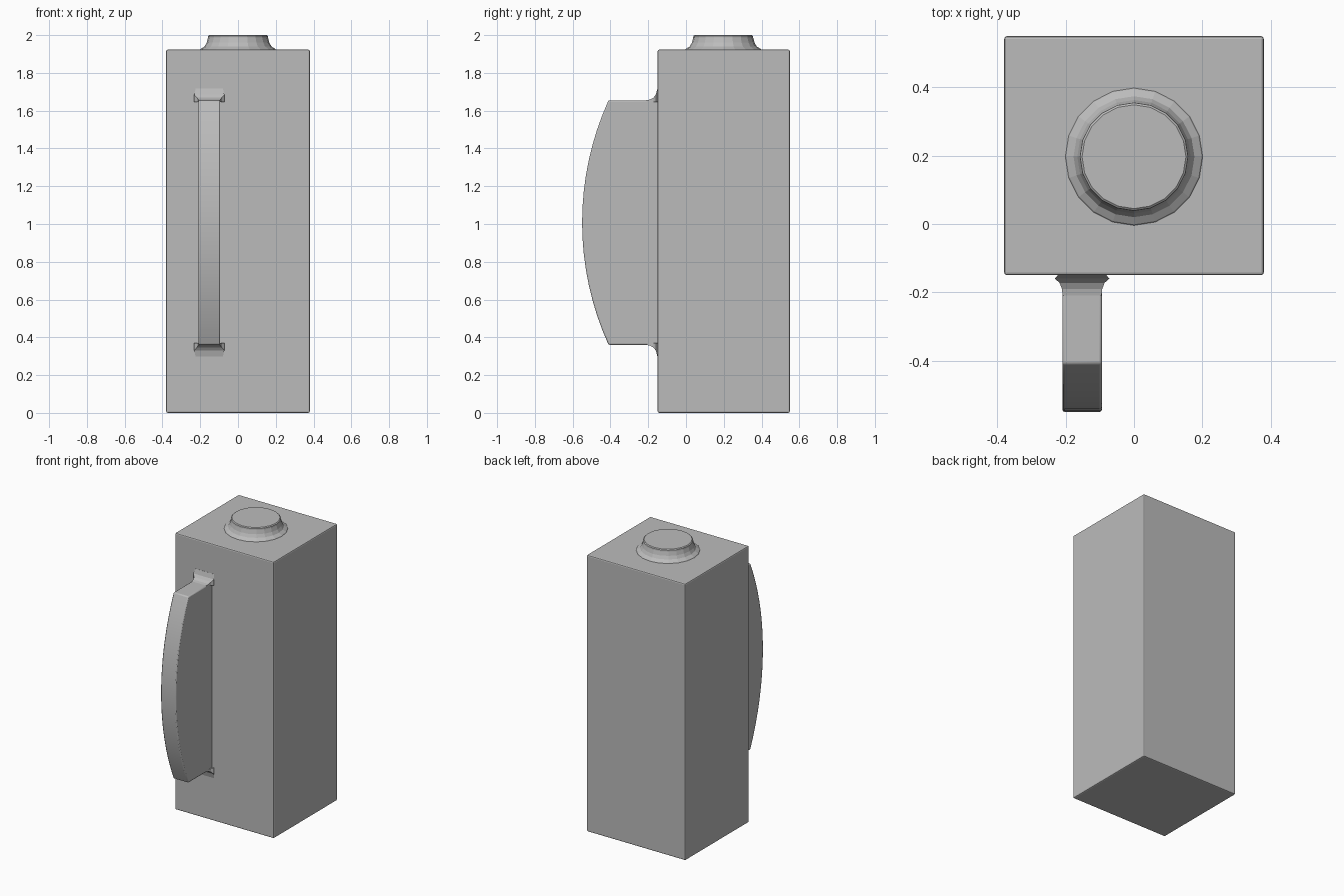
import bpy, bmesh, math

if "Cube" in bpy.data.objects:
    bpy.data.objects.remove(bpy.data.objects["Cube"], do_unlink=True)

GREY = (0.5, 0.5, 0.5, 1)
mat = bpy.data.materials.new("plain grey")
mat.use_nodes = True
mat.diffuse_color = GREY
mat.node_tree.nodes["Principled BSDF"].inputs["Base Color"].default_value = GREY


def finish(name, bm, bevel=0, smooth=None):
    bmesh.ops.recalc_face_normals(bm, faces=bm.faces)
    mesh = bpy.data.meshes.new(name)
    bm.to_mesh(mesh)
    bm.free()
    mesh.materials.append(mat)
    obj = bpy.data.objects.new(name, mesh)
    bpy.context.collection.objects.link(obj)
    if bevel:
        mod = obj.modifiers.new("soft edges", "BEVEL")
        mod.width, mod.segments = bevel, 2
        mod.limit_method, mod.angle_limit = "ANGLE", math.radians(40)
    if smooth:
        bpy.ops.object.select_all(action="DESELECT")
        obj.select_set(True)
        bpy.context.view_layer.objects.active = obj
        bpy.ops.object.shade_smooth_by_angle(angle=math.radians(smooth))
    return obj


def loft(bm, rings):
    """Bridge closed rings of points and cap both ends."""
    loops = [[bm.verts.new(p) for p in ring] for ring in rings]
    n = len(loops[0])
    for a, b in zip(loops, loops[1:]):
        for i in range(n):
            j = (i + 1) % n
            bm.faces.new((a[i], a[j], b[j], b[i]))
    bm.faces.new(loops[0])
    bm.faces.new(loops[-1])


# Tall square body
BACK, FRONT, HALF, TOP = 0.55, -0.15, 0.38, 1.923
bm = bmesh.new()
loft(bm, [[(-HALF, FRONT, z), (HALF, FRONT, z), (HALF, BACK, z), (-HALF, BACK, z)]
          for z in (0, TOP)])
finish("body", bm, bevel=0.008)

# Round knob with a flared foot
bm = bmesh.new()
profile = [(0.205, TOP - 0.005), (0.198, 1.927), (0.177, 1.94), (0.166, 1.96),
           (0.159, 1.985), (0.158, 1.995), (0.152, 2.0)]
loft(bm, [[(r * math.cos(a), 0.197 + r * math.sin(a), z)
           for a in (math.tau * i / 20 for i in range(20))] for r, z in profile])
finish("top_knob", bm)

# Handle slab: straight ends and a bowed front edge
X, WIDE, LOW, HIGH = -0.152, 0.058, 0.36, 1.655
MID = (LOW + HIGH) / 2
sag, half_chord = 0.14, (HIGH - LOW) / 2
radius = (half_chord ** 2 + sag ** 2) / (2 * sag)
swing = math.asin(half_chord / radius)
outline = [(FRONT + 0.02, HIGH), (FRONT + 0.02, LOW)]
for i in range(17):
    a = swing * (i / 8 - 1)
    outline.append((-0.55 + radius * (1 - math.cos(a)), MID + radius * math.sin(a)))
bm = bmesh.new()
loft(bm, [[(x, y, z) for y, z in outline] for x in (X - WIDE, X + WIDE)])
finish("handle", bm, bevel=0.007, smooth=25)

# Concave flares where the handle ends meet the body: distance out, rise, half width
flare = [(0.06, 0.0, 0.057), (0.04, 0.004, 0.059), (0.022, 0.014, 0.066),
         (0.01, 0.03, 0.08), (0.001, 0.062, 0.072), (-0.01, 0.062, 0.072)]
for name, end, way in (("upper_flare", HIGH, 1), ("lower_flare", LOW, -1)):
    bm = bmesh.new()
    loft(bm, [[(X - w, FRONT - d, end - way * 0.01), (X + w, FRONT - d, end - way * 0.01),
               (X + w, FRONT - d, end + way * h), (X - w, FRONT - d, end + way * h)]
              for d, h, w in flare])
    finish(name, bm)
